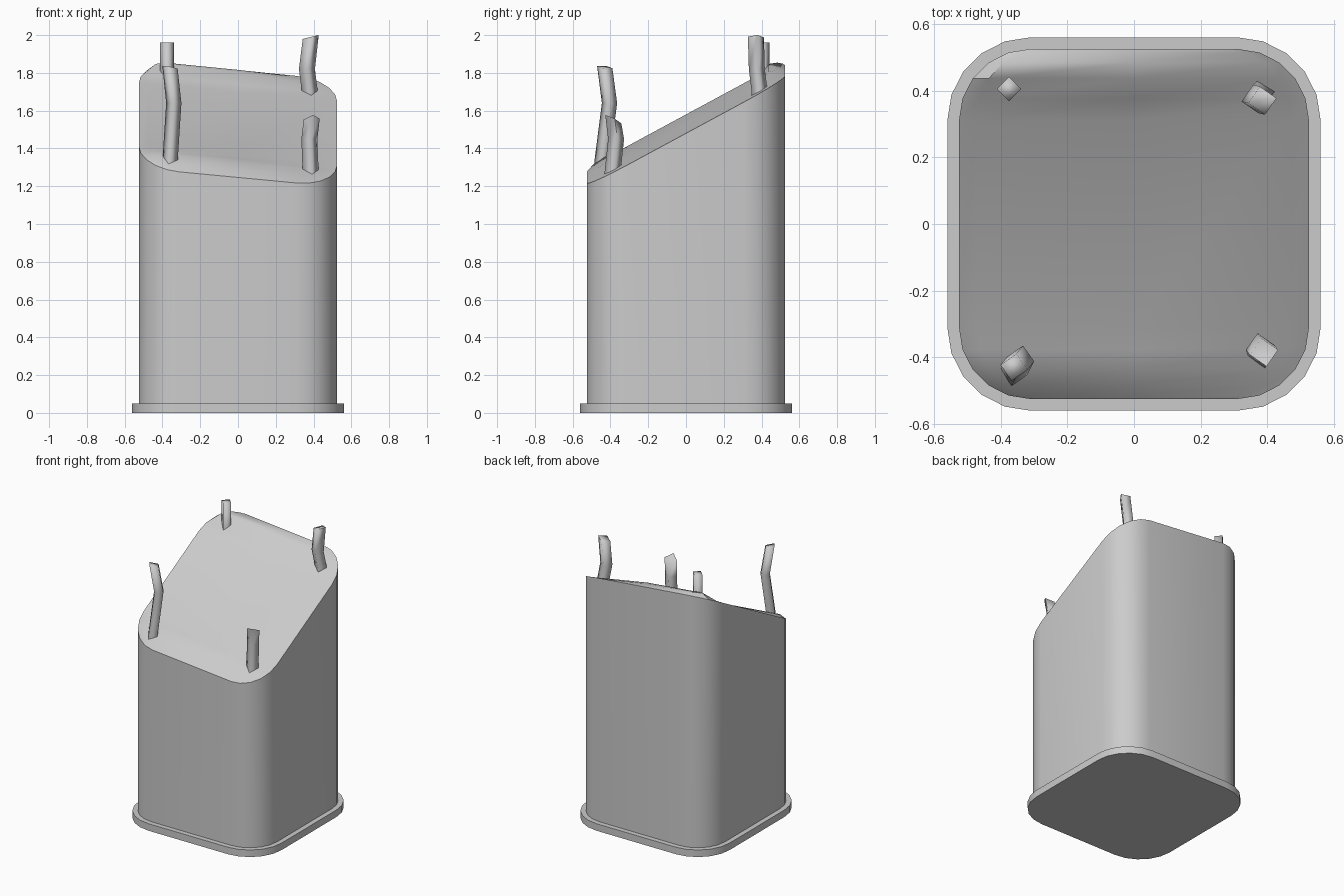
import bpy, bmesh
from math import sin, cos, pi, radians
from mathutils import Vector

cube = bpy.data.objects.get("Cube")
if cube:
    bpy.data.objects.remove(cube, do_unlink=True)

GREY = (0.6, 0.6, 0.6, 1)
mat = bpy.data.materials.new("concrete grey")
mat.use_nodes = True
mat.diffuse_color = GREY
for node in mat.node_tree.nodes:
    if node.type == 'BSDF_PRINCIPLED':
        node.inputs["Base Color"].default_value = GREY

FLAT, STEPS = 0.31, 5


def finish(bm, name, angle):
    bmesh.ops.remove_doubles(bm, verts=bm.verts, dist=1e-5)
    bmesh.ops.recalc_face_normals(bm, faces=bm.faces)
    mesh = bpy.data.meshes.new(name)
    bm.to_mesh(mesh)
    bm.free()
    mesh.materials.append(mat)
    obj = bpy.data.objects.new(name, mesh)
    bpy.context.collection.objects.link(obj)
    bpy.ops.object.select_all(action='DESELECT')
    bpy.context.view_layer.objects.active = obj
    obj.select_set(True)
    bpy.ops.object.shade_smooth_by_angle(angle=radians(angle))


def outline(half):
    """Rounded square, counter-clockwise."""
    r = half - FLAT
    pts = []
    for k, (sx, sy) in enumerate([(1, 1), (-1, 1), (-1, -1), (1, -1)]):
        for i in range(STEPS + 1):
            a = k * pi / 2 + i * pi / 2 / STEPS
            pts.append((sx * FLAT + r * cos(a), sy * FLAT + r * sin(a)))
    return pts


def loft(bm, rings):
    for low, high in zip(rings, rings[1:]):
        for i in range(len(low)):
            j = (i + 1) % len(low)
            bm.faces.new((low[i], low[j], high[j], high[i]))


def break_height(x, y):
    """Sloping plane of the broken top."""
    return 1.53 + 0.54 * y - 0.095 * x


# Base plate
bm = bmesh.new()
rings = [[bm.verts.new((x, y, z)) for x, y in outline(0.56)] for z in (0, 0.05)]
loft(bm, rings)
bm.faces.new(rings[0])
bm.faces.new(rings[1])
finish(bm, "base_plate", 30)

# Column walls, closed below
bm = bmesh.new()
HALF = 0.525
pts = outline(HALF)
foot = [bm.verts.new((x, y, 0.04)) for x, y in pts]
rim = [bm.verts.new((x, y, break_height(x, y))) for x, y in pts]
loft(bm, [foot, rim])
bm.faces.new(foot)

# Broken top: rows across the column, raised into two uneven ridges
r = HALF - FLAT
arc = [(FLAT + r * cos(i * pi / 10), FLAT + r * sin(i * pi / 10)) for i in range(STEPS + 1)]
levels = [(w, -y) for w, y in reversed(arc)] + arc
back_lift = [0, 0.006, 0.04, 0.026, 0.008, 0]
front_lift = [0, 0.02, 0.026, 0.016, 0.005, 0]
lifts = front_lift[::-1] + back_lift
rows = []
for (w, y), lift in zip(levels, lifts):
    row = []
    for f in (-1, -0.9, 0, 0.9, 1):
        x = w * f
        fade = 0 if abs(f) == 1 else min(1, 0.95 - f)
        row.append(bm.verts.new((x, y, break_height(x, y) + lift * fade)))
    rows.append(row)
for a, b in zip(rows, rows[1:]):
    for i in range(len(a) - 1):
        bm.faces.new((a[i], a[i + 1], b[i + 1], b[i]))
# the straight end rows replace the rim edge, so they share its line
finish(bm, "column", 35)


def bar(name, path, radius, turn, tilt):
    """Bent square rod; tilt slopes its cut end along x and y."""
    bm = bmesh.new()
    start = Vector(path[0]) - Vector((0, 0, 0.12))
    rings = []
    points = [start] + [Vector(p) for p in path]
    for n, p in enumerate(points):
        ring = []
        for i in range(4):
            a = radians(turn) + i * pi / 2
            dx, dy = radius * cos(a), radius * sin(a)
            dz = tilt[0] * dx + tilt[1] * dy if n == len(points) - 1 else 0
            ring.append(bm.verts.new(p + Vector((dx, dy, dz))))
        rings.append(ring)
    loft(bm, rings)
    bm.faces.new(rings[0])
    bm.faces.new(rings[-1])
    finish(bm, name, 92)


# Reinforcing bars
bar("back_right_bar", [(-0.375, 0.405, 1.75), (-0.375, 0.405, 1.96)], 0.037, 0, (0, 0))
bar("back_left_bar", [(0.38, 0.39, 1.70), (0.365, 0.375, 1.82), (0.385, 0.37, 1.99)],
    0.043, 10, (0.25, 0))
bar("front_right_bar", [(-0.36, -0.445, 1.33), (-0.34, -0.405, 1.64), (-0.36, -0.43, 1.83)],
    0.041, -10, (-0.2, -0.1))
bar("front_left_bar", [(0.385, -0.39, 1.26), (0.378, -0.37, 1.45), (0.39, -0.385, 1.555)],
    0.043, 10, (0.15, -0.5))
